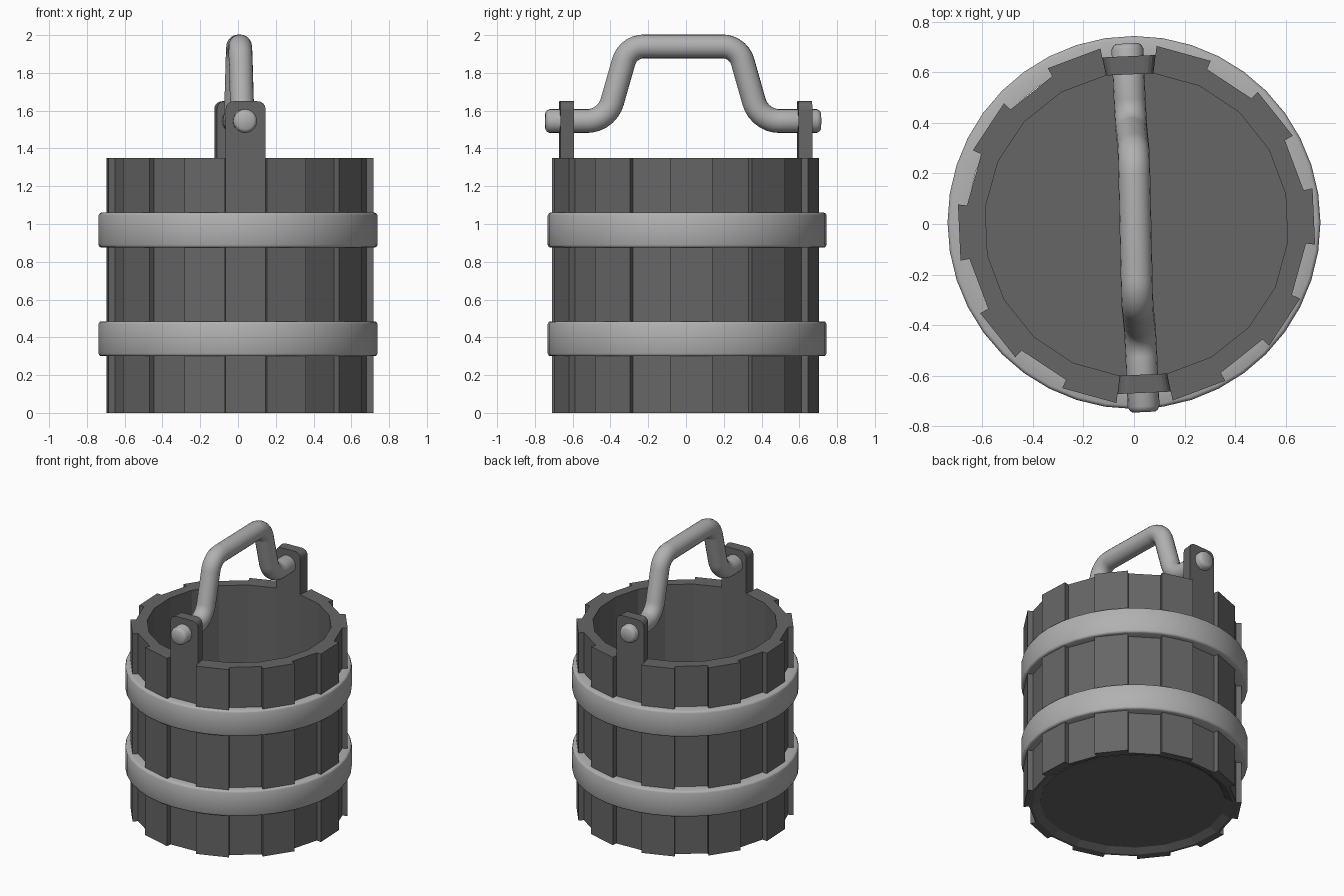
import bpy, bmesh, math
from mathutils import Matrix, Vector

if "Cube" in bpy.data.objects:
    bpy.data.objects.remove(bpy.data.objects["Cube"])

TWIST = math.radians(2.6)
CX, CY = 0.01, -0.002
N = 20
HALF = math.pi / N


def material(name, v):
    m = bpy.data.materials.new(name)
    m.diffuse_color = (v, v, v, 1)
    m.use_nodes = True
    m.node_tree.nodes["Principled BSDF"].inputs["Base Color"].default_value = m.diffuse_color
    return m


WOOD = material("dark_wood", 0.133)
METAL = material("grey_metal", 0.44)


def finish(name, bm, mat, smooth=False):
    bmesh.ops.recalc_face_normals(bm, faces=bm.faces[:])
    me = bpy.data.meshes.new(name)
    bm.to_mesh(me)
    bm.free()
    me.materials.append(mat)
    ob = bpy.data.objects.new(name, me)
    bpy.context.collection.objects.link(ob)
    if smooth:
        bpy.ops.object.select_all(action='DESELECT')
        ob.select_set(True)
        bpy.context.view_layer.objects.active = ob
        bpy.ops.object.shade_smooth_by_angle(angle=math.radians(40))
    return ob


def skin(bm, loops, closed=False):
    """Bridge a series of equal point loops with quads, capping open ends."""
    rows = [[bm.verts.new(p) for p in loop] for loop in loops]
    n = len(rows[0])
    pairs = list(zip(rows, rows[1:])) + ([(rows[-1], rows[0])] if closed else [])
    for a, b in pairs:
        for i in range(n):
            j = (i + 1) % n
            bm.faces.new((a[i], a[j], b[j], b[i]))
    if not closed:
        bm.faces.new(rows[0])
        bm.faces.new(rows[-1])


def stave(name, angle, r_out, profile):
    """Wedge-shaped board: profile of (sideways -1..1, z) carried outwards,
    with the inner bottom edge chamfered."""
    bm = bmesh.new()
    skin(bm, [[(r * math.cos(HALF), t * r * math.sin(HALF), max(z, low)) for t, z in profile]
              for r, low in ((0.602, 0.03), (0.655, 0), (r_out, 0))])
    bm.transform(Matrix.Translation((CX, CY, 0)) @ Matrix.Rotation(angle, 4, 'Z'))
    return finish(name, bm, WOOD)


# Staves, alternately proud and recessed; the front and back ones rise as lugs
plain = [(-1, 0), (1, 0), (1, 1.35), (-1, 1.35)]
arc = [(0.6 + 0.4 * math.cos(a), 1.61 + 0.04 * math.sin(a))
       for a in (i * math.pi / 8 for i in range(5))]
tall = [(-1, 0), (1, 0)] + arc + [(-t, z) for t, z in reversed(arc)]
for k in range(N):
    ang = -math.pi / 2 + TWIST + k * 2 * HALF
    lug = k % 10 == 0
    proud = k % 2 == 1
    stave("handle_lug" if lug else "stave", ang, 0.711 if proud else 0.675,
          tall if lug else plain)

# Bucket floor, slightly recessed
bm = bmesh.new()
bmesh.ops.create_cone(bm, cap_ends=True, segments=N, radius1=0.605, radius2=0.605, depth=0.05)
bm.transform(Matrix.Translation((CX, CY, 0.05)) @ Matrix.Rotation(TWIST + HALF, 4, 'Z'))
finish("bucket_floor", bm, WOOD)

# Two hoops with softened rims
for name, z0, z1 in (("lower_hoop", 0.3, 0.485), ("upper_hoop", 0.875, 1.06)):
    prof = [(0.658, z0), (0.725, z0), (0.733, z0 + 0.004), (0.738, z0 + 0.014),
            (0.738, z1 - 0.014), (0.733, z1 - 0.004), (0.725, z1), (0.658, z1)]
    bm = bmesh.new()
    skin(bm, [[(r * math.cos(a), r * math.sin(a) + 0.006, z) for r, z in prof]
              for a in (i * 2 * math.pi / 40 for i in range(40))], closed=True)
    finish(name, bm, METAL, True)


# Bail handle: round bar swept along a filleted path in the y-z plane
def fillet(p0, p, p1, r, steps=7):
    a, b = (p0 - p).normalized(), (p1 - p).normalized()
    half = a.angle(b) / 2
    c = p + (a + b).normalized() * (r / math.sin(half))
    d = r / math.tan(half)
    s, e = p + a * d - c, p + b * d - c
    return [c + s.lerp(e, i / steps).normalized() * r for i in range(steps + 1)]


end, low, high = Vector((0.73, 1.545)), Vector((0.405, 1.545)), Vector((0.292, 1.94))
mid = Vector((0, 1.94))
side = [end, end - Vector((0.008, 0)), end - Vector((0.022, 0))]
side += fillet(end, low, high, 0.14) + fillet(low, high, mid, 0.11)
path = side + [Vector((-p.x, p.y)) for p in reversed(side)]
SIDES = 20
loops = []
for i, p in enumerate(path):
    t = (path[min(i + 1, len(path) - 1)] - path[max(i - 1, 0)]).normalized()
    e = min(i, len(path) - 1 - i)
    r = (0.044, 0.056, 0.063)[min(e, 2)]
    # the grip is turned a little less than the pivots
    dx = 0.5 * (p.y - 1.545) / 0.395 * math.tan(TWIST) * p.x
    loops.append([(dx + r * math.cos(a), p.x - t.y * r * math.sin(a), p.y + t.x * r * math.sin(a))
                  for a in (j * 2 * math.pi / SIDES for j in range(SIDES))])
bm = bmesh.new()
skin(bm, loops)
bm.transform(Matrix.Translation((0.006, -0.015, 0)) @ Matrix.Rotation(TWIST, 4, 'Z'))
finish("bail_handle", bm, METAL, True)
